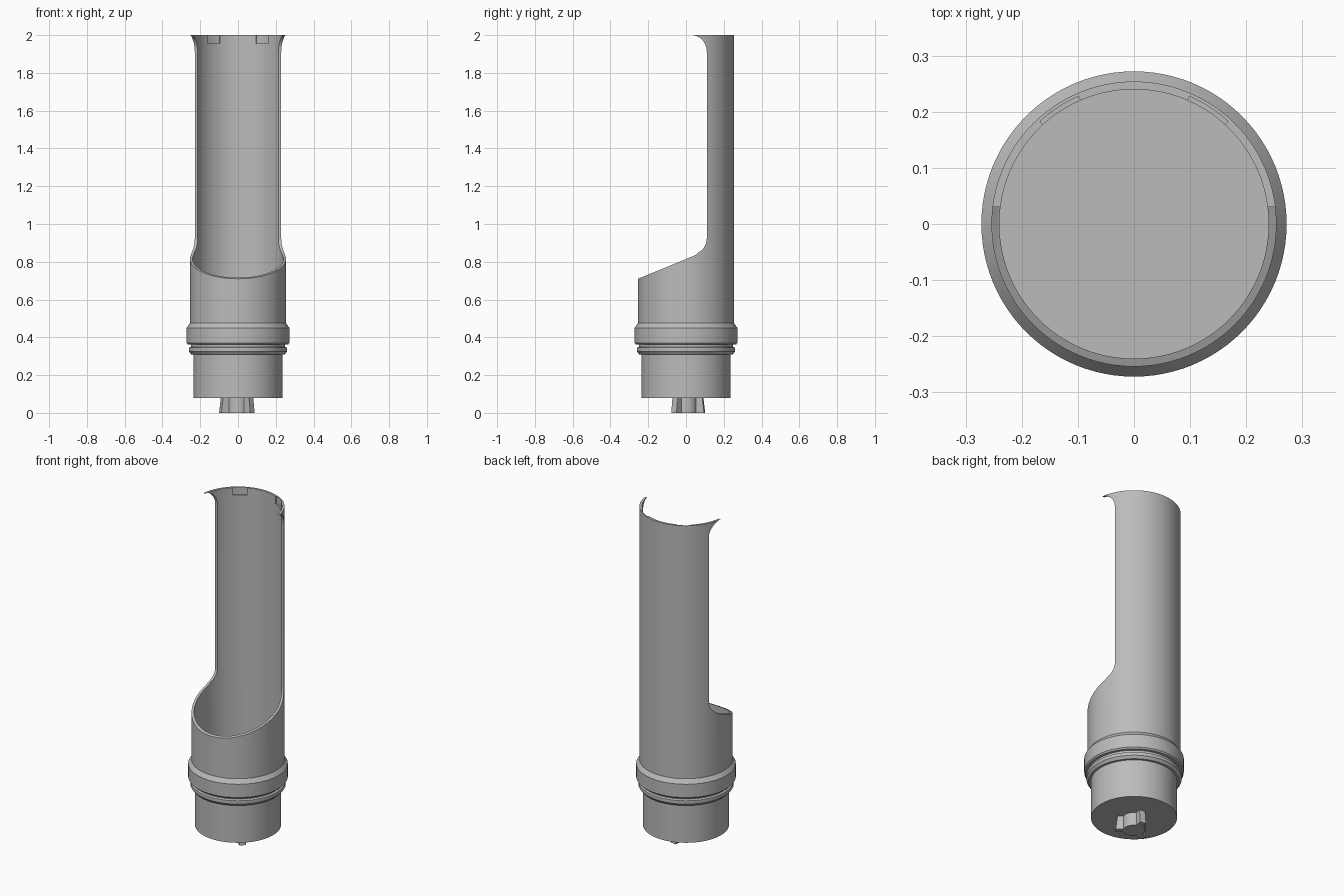
import bpy, bmesh
from math import cos, sin, pi, radians

cube = bpy.data.objects.get("Cube")
if cube:
    bpy.data.objects.remove(cube, do_unlink=True)

grey = bpy.data.materials.new("plain grey")
grey.use_nodes = True
grey.diffuse_color = (0.5, 0.5, 0.5, 1)
grey.node_tree.nodes["Principled BSDF"].inputs["Base Color"].default_value = (0.5, 0.5, 0.5, 1)


def finish(bm, name):
    bmesh.ops.remove_doubles(bm, verts=bm.verts, dist=1e-5)
    bmesh.ops.recalc_face_normals(bm, faces=bm.faces)
    mesh = bpy.data.meshes.new(name)
    bm.to_mesh(mesh)
    bm.free()
    mesh.materials.append(grey)
    obj = bpy.data.objects.new(name, mesh)
    bpy.context.collection.objects.link(obj)
    return obj


def lathe(name, profile, steps=96):
    bm = bmesh.new()
    verts = [bm.verts.new((0, -r, z)) for r, z in profile]
    edges = [bm.edges.new(p) for p in zip(verts, verts[1:])]
    bmesh.ops.spin(bm, geom=verts + edges, cent=(0, 0, 0), axis=(0, 0, 1),
                   angle=2 * pi, steps=steps)
    return finish(bm, name)


def prism(name, outline, shift):
    bm = bmesh.new()
    face = bm.faces.new([bm.verts.new(p) for p in outline])
    top = bmesh.ops.extrude_face_region(bm, geom=[face])["geom"]
    moved = [v for v in top if isinstance(v, bmesh.types.BMVert)]
    bmesh.ops.translate(bm, verts=moved, vec=shift)
    return finish(bm, name)


def arc(cy, cz, ry, rz, start, end, n=12):
    angles = [radians(start + (end - start) * i / n) for i in range(n + 1)]
    return [(cy + ry * cos(a), cz + rz * sin(a)) for a in angles]


def cut(target, cutter):
    mod = target.modifiers.new(cutter.name, 'BOOLEAN')
    mod.operation = 'DIFFERENCE'
    mod.solver = 'EXACT'
    mod.object = cutter
    bpy.context.view_layer.objects.active = target
    bpy.ops.object.modifier_apply(modifier=mod.name)
    bpy.data.objects.remove(cutter, do_unlink=True)


def smooth(obj):
    bpy.ops.object.select_all(action='DESELECT')
    obj.select_set(True)
    bpy.context.view_layer.objects.active = obj
    bpy.ops.object.shade_smooth_by_angle(angle=radians(25))


# Tube with collar, groove, lower ring, plug and inner floor
OUTER, INNER = 0.254, 0.24
body = lathe("tube_body", [
    (0, 0.08), (0.235, 0.08), (0.235, 0.31), (0.248, 0.31), (0.26, 0.325),
    (0.26, 0.345), (0.25, 0.35), (0.25, 0.362), (0.265, 0.362), (0.272, 0.37),
    (0.272, 0.45), (OUTER, 0.475), (OUTER, 2), (INNER, 2), (INNER, 0.36), (0, 0.36)])

# Front opening: sloping lip, long straight edges, flared tips
side = [(-0.4, 0.65), (-0.254, 0.71), (0.05, 0.835)]
side += arc(0.03, 0.925, 0.08, 0.085, -65, 0)
side += arc(0.03, 1.91, 0.08, 0.09, 0, 90)
side += [(0.03, 2.1), (-0.4, 2.1)]
cut(body, prism("opening_cutter", [(-0.5, y, z) for y, z in side], (1, 0, 0)))

# Two shallow recesses inside the top edge
for middle in (57, 123):
    angles = [radians(middle - 9.5 + 19 * i / 8) for i in range(9)]
    sector = [(r * cos(a), r * sin(a), 1.955)
              for r, row in ((0.248, angles), (0.225, angles[::-1])) for a in row]
    cut(body, prism("recess_cutter", sector, (0, 0, 0.1)))
smooth(body)

# Drive key under the base: round core with three flared lugs
core = lathe("key_core", [(0, 0), (0.06, 0), (0.06, 0.085), (0, 0.085)], 48)
smooth(core)
for i in range(3):
    turn = radians(80 + 120 * i)
    outline = [(0.04, 0), (0.1, 0), (0.09, 0.085), (0.04, 0.085)]
    lug = prism("key_lug", [(r, -0.018, z) for r, z in outline], (0, 0.036, 0))
    lug.rotation_euler.z = turn
